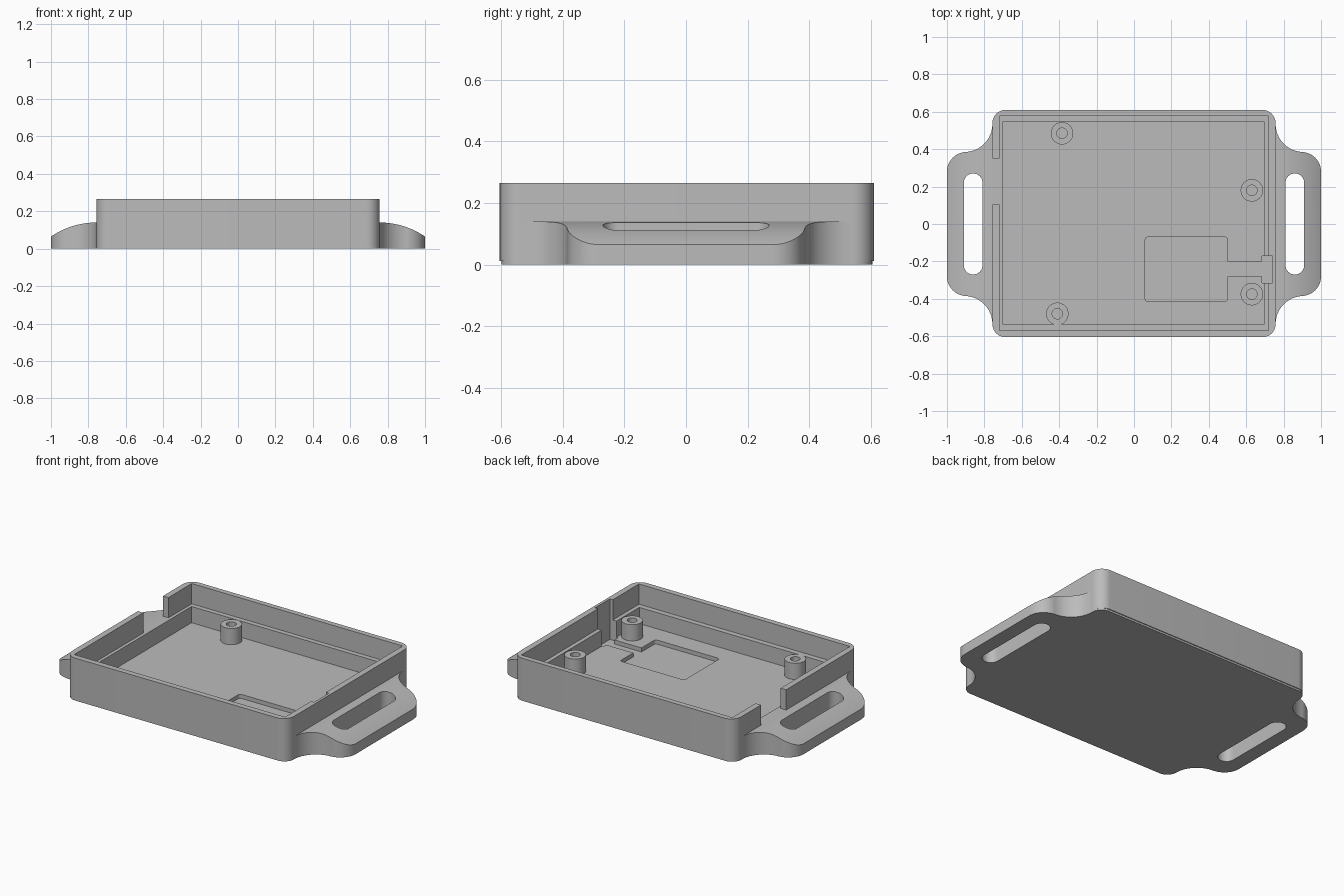
import bpy, bmesh
from math import sin, cos, pi, radians, sqrt

cube = bpy.data.objects.get("Cube")
if cube:
    bpy.data.objects.remove(cube, do_unlink=True)

grey = bpy.data.materials.new("plain grey plastic")
grey.use_nodes = True
colour = (0.5, 0.5, 0.5, 1)
grey.diffuse_color = colour
grey.node_tree.nodes["Principled BSDF"].inputs["Base Color"].default_value = colour


def arc(cx, cy, r, a0, a1, n=12):
    angles = [radians(a0 + (a1 - a0) * i / n) for i in range(n + 1)]
    return [(cx + r * cos(a), cy + r * sin(a)) for a in angles]


def rounded(x0, x1, y0, y1, r):
    return (arc(x1 - r, y1 - r, r, 0, 90) + arc(x0 + r, y1 - r, r, 90, 180)
            + arc(x0 + r, y0 + r, r, 180, 270) + arc(x1 - r, y0 + r, r, 270, 360))


def rect(x0, x1, y0, y1):
    return [(x0, y0), (x1, y0), (x1, y1), (x0, y1)]


def prism(name, outline, lo, hi, along_y=False):
    """Extrude an outline along z, or an x-z profile along y."""
    bm = bmesh.new()
    place = (lambda p: (p[0], lo, p[1])) if along_y else (lambda p: (p[0], p[1], lo))
    face = bm.faces.new([bm.verts.new(place(p)) for p in outline])
    new = bmesh.ops.extrude_face_region(bm, geom=[face])["geom"]
    step = (0, hi - lo, 0) if along_y else (0, 0, hi - lo)
    bmesh.ops.translate(bm, vec=step, verts=[v for v in new if isinstance(v, bmesh.types.BMVert)])
    bmesh.ops.remove_doubles(bm, verts=bm.verts, dist=1e-5)
    bmesh.ops.recalc_face_normals(bm, faces=bm.faces)
    return finish(name, bm)


def finish(name, bm):
    mesh = bpy.data.meshes.new(name)
    bm.to_mesh(mesh)
    bm.free()
    mesh.materials.append(grey)
    ob = bpy.data.objects.new(name, mesh)
    bpy.context.collection.objects.link(ob)
    return ob


def select(ob):
    bpy.ops.object.select_all(action="DESELECT")
    ob.select_set(True)
    bpy.context.view_layer.objects.active = ob


def combine(ob, tool, operation="DIFFERENCE"):
    mod = ob.modifiers.new("cut", "BOOLEAN")
    mod.operation, mod.object, mod.solver = operation, tool, "EXACT"
    select(ob)
    bpy.ops.object.modifier_apply(modifier=mod.name)
    bpy.data.objects.remove(tool, do_unlink=True)


def smooth(ob):
    select(ob)
    bpy.ops.object.shade_smooth_by_angle(angle=radians(30))


SIDE, FRONT, BACK = 0.757, -0.605, 0.61
TOP, LEDGE, FLOOR, POCKET = 0.265, 0.14, 0.04, 0.015
ABOVE = TOP + 0.1

# Tray with its stepped cavity, side notch, and floor pocket with a cable channel
tray = prism("tray", rounded(-SIDE, SIDE, FRONT, BACK, 0.07), 0.012, TOP)
cuts = [
    (rect(-0.72, 0.72, -0.57, 0.577), LEDGE),
    (rect(-0.70, 0.695, -0.537, 0.547), FLOOR),
    (rect(-0.85, -0.71, 0.105, 0.35), LEDGE),
    (rounded(0.06, 0.5, -0.415, -0.07, 0.015), POCKET),
    (rect(0.49, 0.70, -0.28, -0.2), POCKET),
    (rect(0.685, 0.74, -0.315, -0.17), POCKET),
]
for outline, bottom in cuts:
    combine(tray, prism("cutter", outline, bottom, ABOVE))
smooth(tray)

# Slightly narrower foot under the tray
foot = prism("base_plate", rounded(-SIDE, SIDE, FRONT + 0.005, BACK - 0.005, 0.065), 0, 0.012)
smooth(foot)

# Strap ears: curved side profile, trimmed to the outline, slotted, mirrored
R = 0.43
crown = [(SIDE + d, LEDGE - R + sqrt(R * R - d * d)) for d in [i * 0.0125 for i in range(22)]]
ears = prism("strap_ears", [(SIDE, 0)] + crown + [(crown[-1][0], 0)], -0.7, 0.7, along_y=True)
half = [(0.7, 0.535)] + arc(0.907, 0.535, 0.15, 180, 270) + arc(0.895, 0.28, 0.105, 90, 0)
outline = half + [(x, -y) for x, y in reversed(half)]
combine(ears, prism("cutter", outline, -0.1, ABOVE), "INTERSECT")
combine(ears, prism("cutter", rounded(0.81, 0.91, -0.27, 0.27, 0.05), -0.1, ABOVE))
mirror = ears.modifiers.new("mirror", "MIRROR")
mirror.use_mirror_merge = False
select(ears)
bpy.ops.object.modifier_apply(modifier=mirror.name)
smooth(ears)

# Screw posts, turned from one profile with a blind hole
profile = [(0, 0.06), (0.028, 0.06), (0.028, LEDGE), (0.06, LEDGE), (0.06, FLOOR - 0.005)]
for i, (x, y) in enumerate([(-0.385, 0.485), (0.63, 0.18), (0.63, -0.375), (-0.41, -0.48)]):
    bm = bmesh.new()
    verts = [bm.verts.new((r, 0, z)) for r, z in profile]
    edges = [bm.edges.new(pair) for pair in zip(verts, verts[1:])]
    bmesh.ops.spin(bm, geom=verts + edges, cent=(0, 0, 0), axis=(0, 0, 1),
                   angle=2 * pi, steps=32)
    bmesh.ops.remove_doubles(bm, verts=bm.verts, dist=1e-5)
    bmesh.ops.recalc_face_normals(bm, faces=bm.faces)
    # Open shell: make the rim face upward
    rim = max(bm.faces, key=lambda f: f.calc_center_median().z)
    if rim.normal.z < 0:
        bmesh.ops.reverse_faces(bm, faces=bm.faces)
    post = finish(f"screw_post_{i + 1}", bm)
    post.location = (x, y, 0)
    smooth(post)
